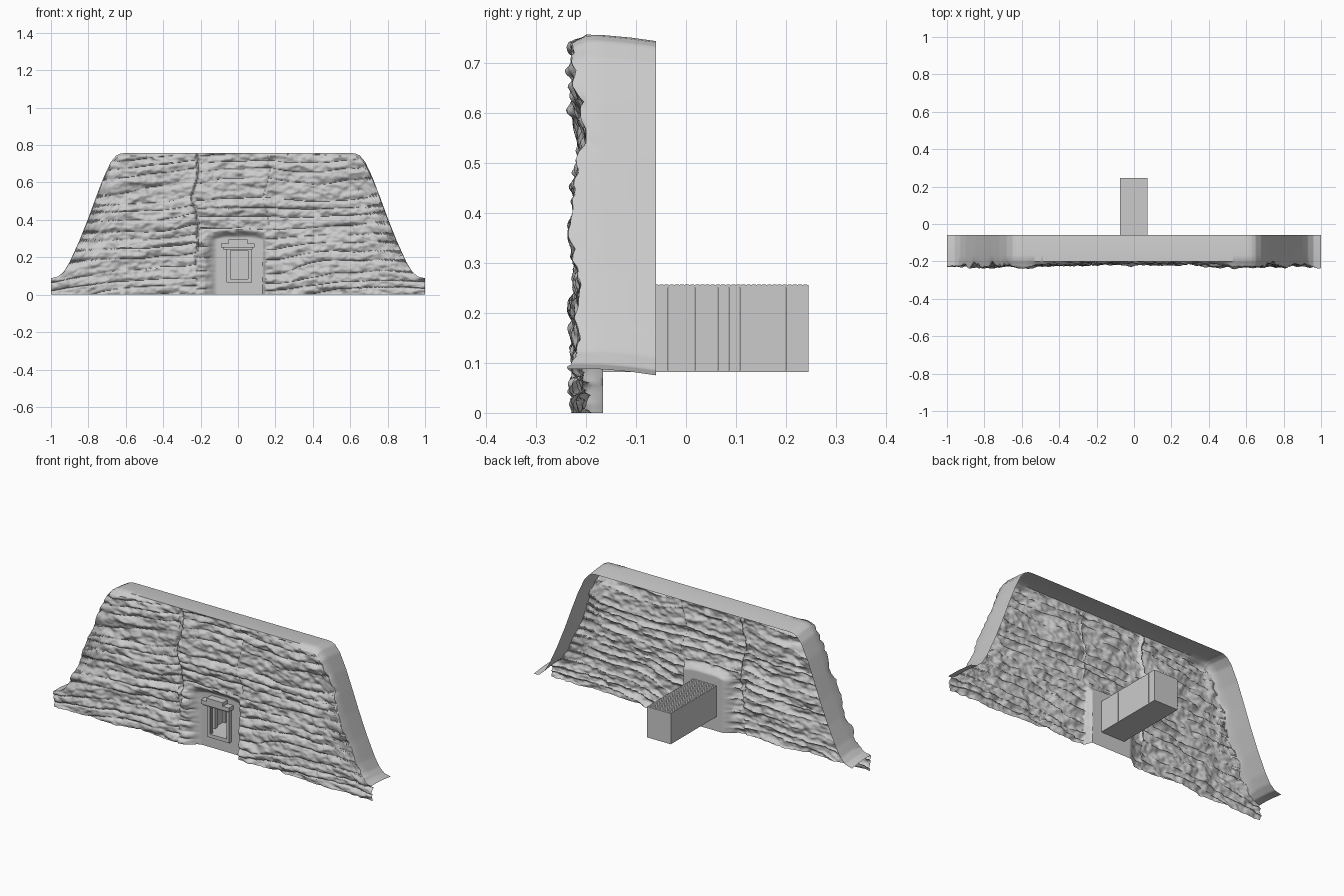
import bpy, bmesh, math
from mathutils import noise, Vector

if "Cube" in bpy.data.objects:
    bpy.data.objects.remove(bpy.data.objects["Cube"])

NX, NZ = 400, 150
OUTLINE = [(0, .757), (.61, .757), (.63, .754), (.65, .745), (.68, .71), (.72, .625), (.76, .52), (.80, .41),
           (.85, .285), (.90, .175), (.93, .125), (.96, .098), (1.001, .088)]


def height(x):
    a = abs(x)
    for (x0, z0), (x1, z1) in zip(OUTLINE, OUTLINE[1:]):
        if a <= x1:
            return z0 + (z1 - z0) * (a - x0) / (x1 - x0)
    return OUTLINE[-1][1]


def smooth(a, b, t):
    t = max(0, min(1, (t - a) / (b - a)))
    return t * t * (3 - 2 * t)


def n(x, z, seed):
    return noise.noise(Vector((x, seed + .37, z)))


def rock_y(x, z):
    # wavy strata of uneven thickness with rounded bulges and sharp creases
    s = z + .045 * n(x * 2.2, z * 2, 1) + .012 * n(x * 7, z * 5, 5)
    s += -.12 * (x + .25) if x < -.22 else .02 - .05 * smooth(.1, 1, x)
    s = s / .055 + .7 * n(0, z * 9, 8)
    k, f = math.floor(s), s - math.floor(s)
    bulge = (4 * f * (1 - f)) ** .4
    depth = .008 + .012 * (.5 + n(x * 3, k * 3.7, 2))
    y = -.200 - depth * bulge - .018 * n(x * 5, z * 8, 3)
    y -= .012 * n(x * 18, z * 34, 4) + .006 * n(x * 40, z * 60, 9)
    y -= .014 * smooth(.1, .8, abs(x)) - .006
    # vertical cracks
    for cx, z0, w, d0 in ((-.225, .12, .012, .018), (.155, .3, .006, .006)):
        d = abs(x - cx - .03 * n(0, z * 9, 6))
        y += d0 * max(0, 1 - d / w) * smooth(z0, z0 + .1, z)
    return y


def cliff_y(x, z, v):
    y = rock_y(x, z)
    # smooth recess around the doorway, softer on the left
    top = .345 - .015 * smooth(.05, .16, abs(x))
    m = smooth(-.19, -.11, x) * (1 - smooth(.13, .15, x)) * (1 - smooth(top - .04, top + .01, z))
    y += (-.166 - y) * m
    # rounded lip at the outline
    edge = smooth(.98, 1, v) * smooth(.1, .2, height(x))
    return y + (-.200 - y) * edge


# Cliff face with its folded-back rim, open at the back
bm = bmesh.new()
grid = []
for i in range(NX + 1):
    x = -1 + 2 * i / NX
    h = height(x)
    col = [bm.verts.new((x, cliff_y(x, h * j / NZ, j / NZ), h * j / NZ)) for j in range(NZ + 1)]
    for y, dz in ((-.165, .001), (-.11, .006), (-.06, .013)):
        col.append(bm.verts.new((x, y, h - dz)))
    grid.append(col)
for i in range(NX):
    for j in range(len(grid[0]) - 1):
        q = (grid[i][j], grid[i + 1][j], grid[i + 1][j + 1], grid[i][j + 1])
        cx = sum(p.co.x for p in q) / 4
        cz = sum(p.co.z for p in q) / 4
        if -.055 < cx < .065 and .075 < cz < .25 and j < NZ:
            continue  # doorway opening
        bm.faces.new(q)
me = bpy.data.meshes.new("rock_cliff")
bm.to_mesh(me)
bm.free()
cliff = bpy.data.objects.new("rock_cliff", me)
bpy.context.collection.objects.link(cliff)
bpy.context.view_layer.objects.active = cliff
cliff.select_set(True)
bpy.ops.object.shade_smooth_by_angle(angle=math.radians(50))


def boxes(name, items):
    """One object made of boxes given as (x0, x1, y0, y1, z0, z1)."""
    bm = bmesh.new()
    for x0, x1, y0, y1, z0, z1 in items:
        for p in bmesh.ops.create_cube(bm, size=1)["verts"]:
            p.co = (x0 + (x1 - x0) * (p.co.x + .5), y0 + (y1 - y0) * (p.co.y + .5),
                    z0 + (z1 - z0) * (p.co.z + .5))
    me = bpy.data.meshes.new(name)
    bm.to_mesh(me)
    bm.free()
    ob = bpy.data.objects.new(name, me)
    bpy.context.collection.objects.link(ob)
    return ob


# Corridor behind the door
L, R, F, B, Z0, Z1 = -.076, .072, -.166, .245, .082, .257
T = .003
boxes("corridor_floor", [(L, R, F, B, Z0, Z0 + T)])
boxes("corridor_end_wall", [(L, R, B - T, B, Z0, Z1 - T)])
boxes("corridor_ceiling", [(L, R, F, B, Z1 - 2 * T, Z1 - T / 2)])

# Wall panels with thin open joints between them
joints = (F, -.035, .018, .064, .086, .108, .2, B)
panels = []
for a, b in zip(joints, joints[1:]):
    panels += [(L, L + T, a, b - .001, Z0, Z1 - T), (R - T, R, a, b - .001, Z0, Z1 - T)]
boxes("corridor_walls", panels)

# Narrow roof slats
count = 40
step = (B - F) / count
boxes("roof_slats", [(L, R, F + i * step, F + (i + .75) * step, Z1 - T / 2, Z1) for i in range(count)])

# Wall pillars and ceiling beams along the corridor
ribs = []
for y0, y1 in ((-.12, -.10), (-.03, -.01), (.02, .063), (.087, .107), (.201, .22)):
    ribs += [(L + T, L + .016, y0, y1, Z0, Z1 - T), (R - .016, R - T, y0, y1, Z0, Z1 - T),
             (L + T, R - T, y0, y1, Z1 - .018, Z1 - T)]
boxes("corridor_pillars", ribs)

# Door surround
K = -.166
boxes("door_jambs", [(-.062, -.045, -.186, K, .065, .243), (.058, .075, -.186, K, .065, .243),
                     (-.045, -.040, -.178, K, .085, .243), (.053, .058, -.178, K, .085, .243)])
boxes("door_sill", [(-.062, .075, -.186, K, .065, .085)])
boxes("door_lintel", [(-.045, .058, -.182, K, .236, .243)])
boxes("door_cornice", [(-.080, .078, -.195, K, .243, .252), (-.090, .087, -.205, K, .252, .275)])
boxes("door_cap", [(-.052, .050, -.208, K, .275, .296)])
